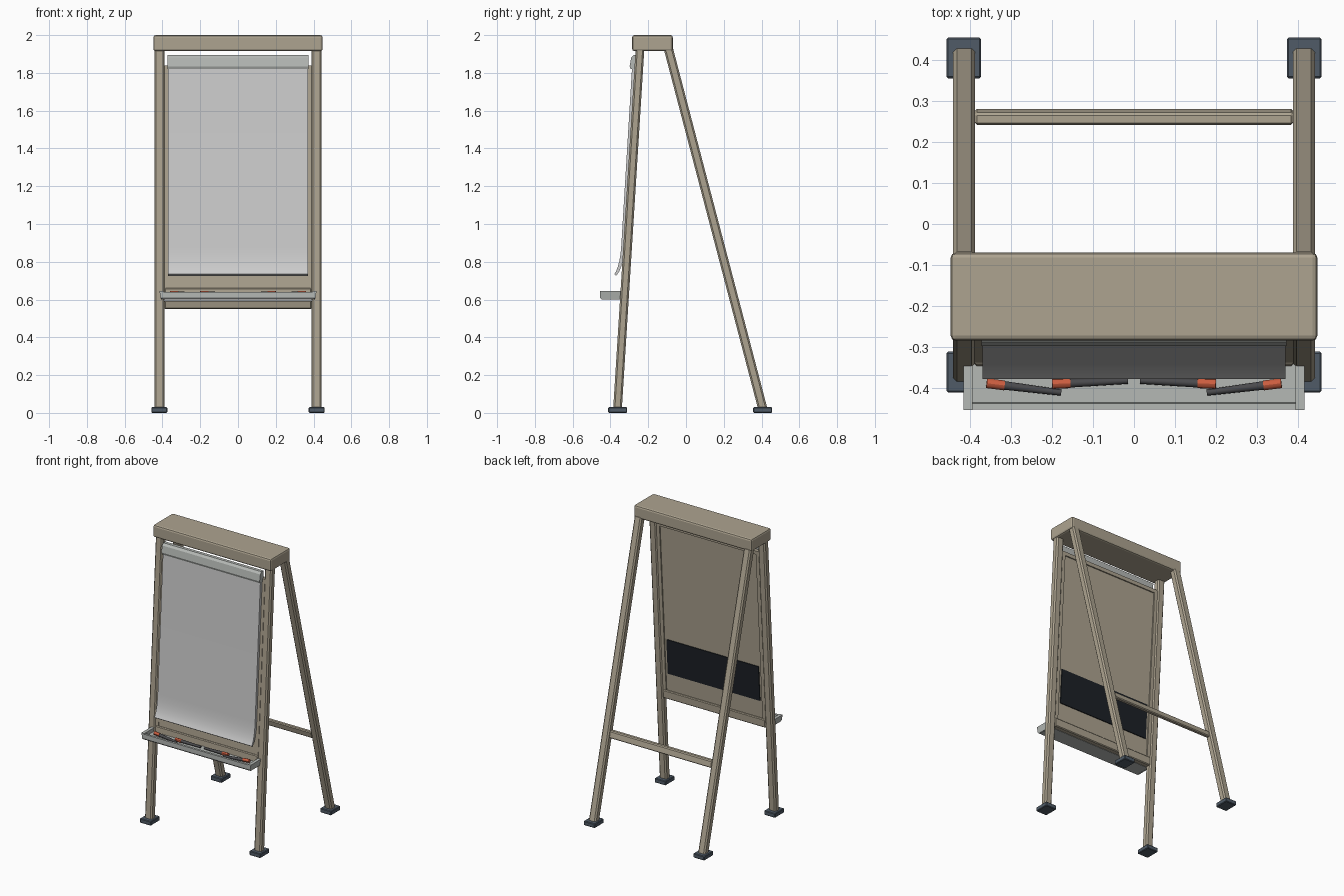
import bpy
from mathutils import Vector

if "Cube" in bpy.data.objects:
    bpy.data.objects.remove(bpy.data.objects["Cube"])


def material(name, r, g, b):
    m = bpy.data.materials.new(name)
    m.diffuse_color = (r, g, b, 1)
    m.use_nodes = True
    m.node_tree.nodes["Principled BSDF"].inputs["Base Color"].default_value = m.diffuse_color
    return m


TAN = material("tan_metal", 0.42, 0.37, 0.28)
GREY = material("light_grey", 0.46, 0.48, 0.46)
DARK = material("dark_rubber", 0.08, 0.105, 0.135)
BLACK = material("black", 0.012, 0.015, 0.02)
PEN = material("pen_body", 0.07, 0.07, 0.075)
RED = material("pen_cap", 0.6, 0.11, 0.05)


# Centre lines of the two leaning planes, y as a function of height
def front(z):
    return -0.364 + 0.0625 * z


def back(z):
    return 0.412 - 0.262 * z


def upright(z):
    return 0.0


def prism(name, profile, x0, x1, mat=None, lean=upright, bevel=0, segments=1, inset=0):
    """Sweep a (y, z) outline along x, sheared onto a leaning plane.
    inset shortens the lower part of each end."""
    n = len(profile)
    zs = [z for _, z in profile]
    lo, hi = min(zs), max(zs)
    verts = []
    for x, s in ((x0, 1), (x1, -1)):
        for y, z in profile:
            verts.append((x + s * inset * (hi - z) / (hi - lo), y + lean(z), z))
    faces = [tuple(range(n)), tuple(reversed(range(n, 2 * n)))]
    faces += [(i, i + n, (i + 1) % n + n, (i + 1) % n) for i in range(n)]
    mesh = bpy.data.meshes.new(name)
    mesh.from_pydata(verts, [], faces)
    ob = bpy.data.objects.new(name, mesh)
    bpy.context.collection.objects.link(ob)
    # consistent outward normals
    import bmesh
    bm = bmesh.new()
    bm.from_mesh(mesh)
    bmesh.ops.recalc_face_normals(bm, faces=bm.faces)
    bm.to_mesh(mesh)
    bm.free()
    if mat:
        mesh.materials.append(mat)
    if bevel:
        mod = ob.modifiers.new("bevel", 'BEVEL')
        mod.width = bevel
        mod.segments = segments
        mod.limit_method = 'ANGLE'
    return ob


def box(name, x0, x1, y0, y1, z0, z1, mat=None, **kw):
    return prism(name, [(y0, z0), (y1, z0), (y1, z1), (y0, z1)], x0, x1, mat, **kw)


def rod(name, a, b, r0, r1, mat):
    a, b = Vector(a), Vector(b)
    bpy.ops.mesh.primitive_cone_add(vertices=12, radius1=r0, radius2=r1,
                                    depth=(b - a).length, location=(a + b) / 2)
    ob = bpy.context.object
    ob.name = name
    ob.rotation_euler = (b - a).to_track_quat('Z', 'Y').to_euler()
    ob.data.materials.append(mat)
    bpy.ops.object.shade_smooth_by_angle()


# Header beam
box("header", -0.448, 0.448, -0.285, -0.07, 1.915, 2.0, TAN, bevel=0.012, segments=2)

# Legs and feet, left and right
for side, s in (("left", -1), ("right", 1)):
    xa, xb = sorted((s * 0.388, s * 0.442))
    box(f"front_leg_{side}", xa, xb, -0.023, 0.023, 0.015, 1.935, TAN, lean=front, bevel=0.009)
    box(f"back_leg_{side}", xa, xb, -0.025, 0.025, 0.015, 1.935, TAN, lean=back, bevel=0.009)
    fa, fb = sorted((s * 0.374, s * 0.458))
    box(f"front_foot_{side}", fa, fb, -0.412, -0.312, 0, 0.03, DARK, bevel=0.004)
    box(f"back_foot_{side}", fa, fb, 0.356, 0.456, 0, 0.03, DARK, bevel=0.004)
    # Board side frame
    ba, bb = sorted((s * 0.366, s * 0.39))
    box(f"board_stile_{side}", ba, bb, -0.016, 0.016, 0.65, 1.84, TAN, lean=front)

# Crossbar between the back legs
box("back_crossbar", -0.39, 0.39, -0.015, 0.015, 0.55, 0.596, TAN, lean=back, bevel=0.006)

# Board with top and bottom rails
box("board_panel", -0.37, 0.37, -0.012, 0.008, 0.65, 1.82, TAN, lean=front)
box("board_top_rail", -0.366, 0.366, -0.016, 0.016, 1.815, 1.84, TAN, lean=front)
box("board_bottom_rail", -0.39, 0.39, -0.021, 0.021, 0.602, 0.66, TAN, lean=front, bevel=0.005)
box("back_dark_panel", -0.35, 0.35, 0.004, 0.014, 0.78, 1.02, BLACK, lean=front)

# Paper pad with curled lower edge
pad = [(-0.036, 1.86), (-0.034, 0.88), (-0.0355, 0.84), (-0.039, 0.805), (-0.045, 0.775),
       (-0.053, 0.75), (-0.061, 0.734), (-0.05, 0.726), (-0.036, 0.75), (-0.026, 0.78),
       (-0.018, 0.82), (-0.012, 0.88), (-0.012, 1.86)]
paper = prism("paper_pad", pad, -0.37, 0.37, None, lean=front)
bpy.context.view_layer.objects.active = paper
paper.select_set(True)
bpy.ops.object.shade_smooth_by_angle()

# Clamp bar holding the pad
clip = [(-0.01, 1.894), (-0.032, 1.894), (-0.044, 1.88), (-0.049, 1.835), (-0.042, 1.82),
        (-0.01, 1.82)]
prism("clamp_bar", clip, -0.373, 0.373, GREY, lean=front)

# Pen tray channel and end caps
tray = [(-0.338, 0.6), (-0.446, 0.6), (-0.453, 0.608), (-0.453, 0.64), (-0.438, 0.64),
        (-0.436, 0.617), (-0.338, 0.617)]
prism("pen_tray", tray, -0.4, 0.4, GREY)
end = [(-0.345, 0.6), (-0.446, 0.6), (-0.454, 0.608), (-0.454, 0.645), (-0.345, 0.645)]
prism("tray_end_left", end, -0.416, -0.394, GREY, inset=0.008)
prism("tray_end_right", end, 0.394, 0.416, GREY, inset=0.008)

# Four pens with coloured caps, mirrored pairs
Z = 0.633
for s, side in ((-1, "left"), (1, "right")):
    for label, x0, y0, x1, y1 in (("outer", 0.36, -0.389, 0.178, -0.412),
                                  ("inner", 0.2, -0.389, 0.015, -0.385)):
        if label == "inner":
            y0, y1 = -0.391, -0.383
        a, b = Vector((s * x0, y0, Z + 0.001)), Vector((s * x1, y1, Z - 0.005))
        joint = a.lerp(b, 0.24)
        rod(f"pen_cap_{label}_{side}", a, joint, 0.012, 0.012, RED)
        rod(f"pen_body_{label}_{side}", joint, b, 0.0105, 0.0075, PEN)
